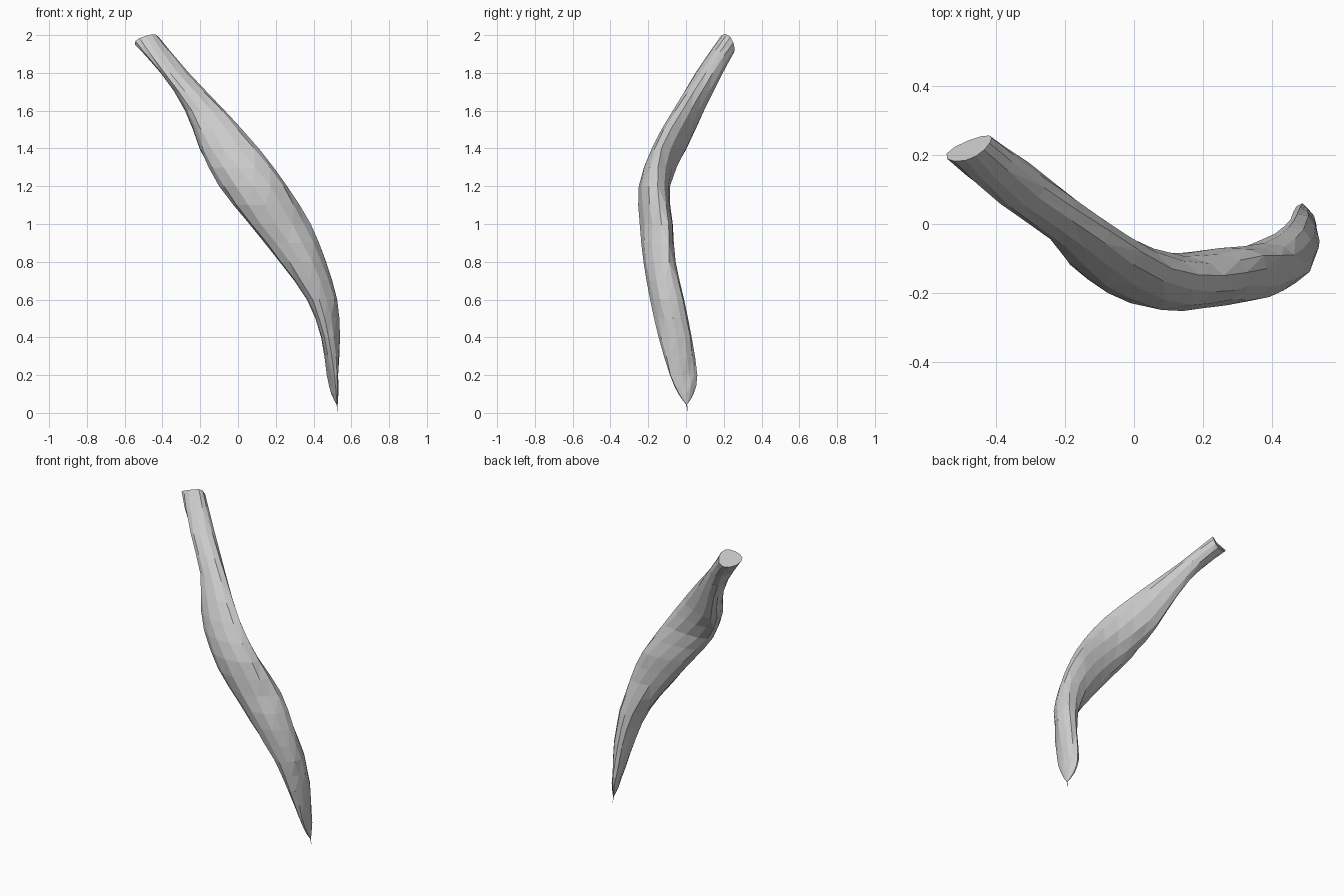
import bpy, bmesh, random
from mathutils import Vector as V

if "Cube" in bpy.data.objects:
    bpy.data.objects.remove(bpy.data.objects["Cube"])

random.seed(4)

# Cross-sections from top to bottom: left, front, right, back points (x, y) at height z
sections = [
    (1.80, (-.41, .12), (-.36, .05), (-.26, .105), (-.35, .195)),
    (1.60, (-.275, .03), (-.20, -.065), (-.07, -.02), (-.23, .095)),
    (1.40, (-.20, -.07), (-.08, -.18), (.11, -.13), (-.12, .00)),
    (1.20, (-.10, -.14), (.08, -.25), (.26, -.15), (.06, -.085)),
    (1.00, (.06, -.15), (.20, -.245), (.385, -.13), (.25, -.07)),
    (0.80, (.22, -.14), (.33, -.225), (.465, -.13), (.38, -.055)),
    (0.60, (.365, -.12), (.43, -.19), (.525, -.09), (.45, -.01)),
    (0.40, (.44, -.07), (.48, -.145), (.54, -.05), (.475, .03)),
    (0.20, (.47, .00), (.51, -.085), (.53, -.02), (.49, .06)),
    (0.10, (.495, .01), (.52, -.04), (.53, .00), (.505, .04)),
    (0.045, (.522, .003), (.525, .00), (.528, .003), (.525, .006)),
]
# Tilted stalk cut at the top
rows = [[V((-.545, .205, 1.95)), V((-.49, .185, 1.995)),
         V((-.42, .235, 1.99)), V((-.445, .255, 1.91))]]
rows += [[V((x, y, z)) for x, y in pts] for z, *pts in sections]


def hermite(a, b, c, d, t, f):
    m0, m1 = (c - a) * f, (d - b) * f
    t2, t3 = t * t, t * t * t
    return (b * (2*t3 - 3*t2 + 1) + m0 * (t3 - 2*t2 + t)
            + c * (3*t2 - 2*t3) + m1 * (t3 - t2))


# Smooth along the length
dense = []
last = len(rows) - 1
for i in range(last):
    near = [rows[max(0, min(last, i + k))] for k in (-1, 0, 1, 2)]
    for t in (0, 1/2):
        dense.append([hermite(*(r[j] for r in near), t, .5) for j in range(4)])
dense.append(rows[-1])

# Faceted pod skin: 12-sided rings, slightly irregular
bm = bmesh.new()
rings = []
for n, row in enumerate(dense):
    ring = []
    for j in range(4):
        q = [row[(j + k) % 4] for k in (-1, 0, 1, 2)]
        for t in (0, 1/3, 2/3):
            p = hermite(*q, t, .8)
            if 0 < n < len(dense) - 3 and t:
                p += V((random.uniform(-1, 1), random.uniform(-1, 1), 0)) * .004
            ring.append(bm.verts.new(p))
    rings.append(ring)
for a, b in zip(rings, rings[1:]):
    for k in range(12):
        m = (k + 1) % 12
        bm.faces.new((a[k], b[k], b[m], a[m]))

# Flat cut stalk end and fine point at the foot
bm.faces.new(rings[0])
tip = bm.verts.new((.526, .012, 0))
for k in range(12):
    bm.faces.new((rings[-1][k], tip, rings[-1][(k + 1) % 12]))

bmesh.ops.triangulate(bm, faces=[f for f in bm.faces if len(f.verts) == 4])
bmesh.ops.recalc_face_normals(bm, faces=bm.faces[:])
mesh = bpy.data.meshes.new("curved_pod")
bm.to_mesh(mesh)
bm.free()
pod = bpy.data.objects.new("curved_pod", mesh)
bpy.context.collection.objects.link(pod)
